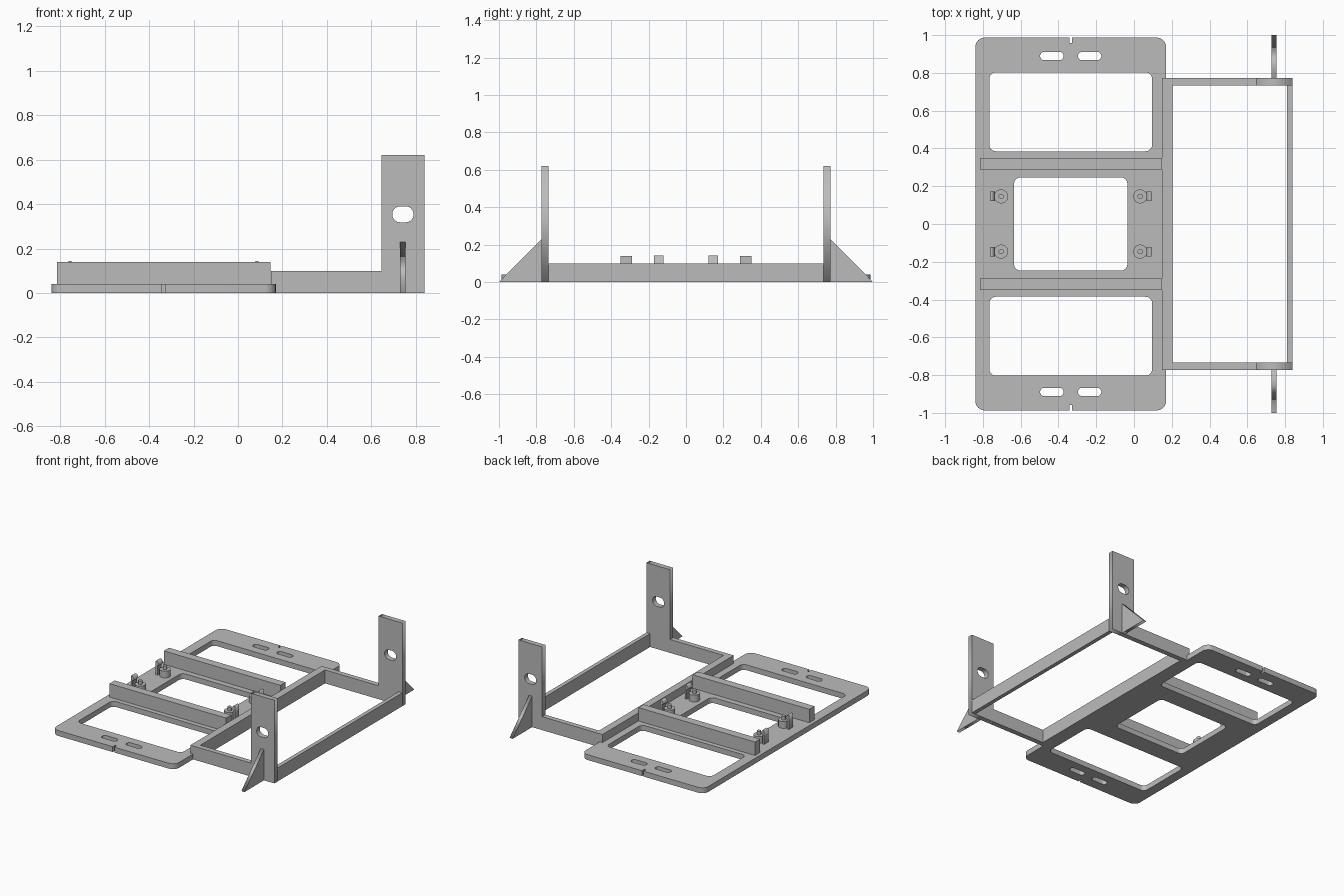
import bpy, bmesh, math
from mathutils import Matrix, Vector

if "Cube" in bpy.data.objects:
    bpy.data.objects.remove(bpy.data.objects["Cube"])

grey = bpy.data.materials.new("plain grey")
grey.use_nodes = True
grey.diffuse_color = (0.5, 0.5, 0.5, 1)
grey.node_tree.nodes["Principled BSDF"].inputs["Base Color"].default_value = (0.5, 0.5, 0.5, 1)

CX = -0.335      # centre line of the base plate
THICK = 0.04     # plate thickness


def add_mesh(name, mesh):
    mesh.name = name
    mesh.materials.clear()
    mesh.materials.append(grey)
    obj = bpy.data.objects.new(name, mesh)
    bpy.context.collection.objects.link(obj)
    return obj


def box(name, x, y, z):
    bm = bmesh.new()
    size = [b - a for a, b in (x, y, z)]
    mid = [(a + b) / 2 for a, b in (x, y, z)]
    bmesh.ops.create_cube(bm, size=1, matrix=Matrix.Translation(mid) @ Matrix.Diagonal((*size, 1)))
    mesh = bpy.data.meshes.new(name)
    bm.to_mesh(mesh)
    bm.free()
    return add_mesh(name, mesh)


def rounded(cx, cy, hx, hy, r, steps=6):
    """Counter-clockwise outline of a rounded rectangle, from the upper right corner."""
    pts = []
    for q, (sx, sy) in enumerate(((1, 1), (-1, 1), (-1, -1), (1, -1))):
        for i in range(steps + 1):
            a = math.pi / 2 * (q + i / steps)
            pts.append((cx + sx * (hx - r) + r * math.cos(a), cy + sy * (hy - r) + r * math.sin(a)))
    return pts


def slab(name, loops, thick, matrix):
    """Extruded flat shape; the first loop is the outline, the rest are holes."""
    curve = bpy.data.curves.new(name, "CURVE")
    curve.dimensions = "2D"
    curve.fill_mode = "BOTH"
    curve.extrude = thick / 2
    for pts in loops:
        spline = curve.splines.new("POLY")
        spline.points.add(len(pts) - 1)
        for p, (u, v) in zip(spline.points, pts):
            p.co = (u, v, 0, 1)
        spline.use_cyclic_u = True
    helper = bpy.data.objects.new(name + "_helper", curve)
    bpy.context.collection.objects.link(helper)
    deps = bpy.context.evaluated_depsgraph_get()
    mesh = bpy.data.meshes.new_from_object(helper.evaluated_get(deps))
    bpy.data.objects.remove(helper)
    bm = bmesh.new()
    bm.from_mesh(mesh)
    bmesh.ops.remove_doubles(bm, verts=bm.verts, dist=1e-5)
    bmesh.ops.recalc_face_normals(bm, faces=bm.faces)
    bm.to_mesh(mesh)
    bm.free()
    mesh.transform(matrix)
    return add_mesh(name, mesh)


def cylinder(name, x, y, z0, z1, r):
    bm = bmesh.new()
    bmesh.ops.create_cone(bm, cap_ends=True, segments=24, radius1=r, radius2=r, depth=z1 - z0,
                          matrix=Matrix.Translation((x, y, (z0 + z1) / 2)))
    mesh = bpy.data.meshes.new(name)
    bm.to_mesh(mesh)
    bm.free()
    return add_mesh(name, mesh)


# Maps a profile drawn in (u, v) to the upright (x, z) or (y, z) plane
XZ = Matrix.Rotation(math.pi / 2, 4, "X")
YZ = Matrix.Rotation(math.pi / 2, 4, "Z") @ XZ

# Base plate with end notches, three windows and four slots
outline = rounded(CX, 0, 0.505, 0.987, 0.05)
half = len(outline) // 4


def notch(s):
    return [(CX + s * u, s * v) for u, v in
            ((0.007, 0.987), (0.007, 0.957), (-0.007, 0.957), (-0.007, 0.987))]


outline = outline[:half] + notch(1) + outline[half:3 * half] + notch(-1) + outline[3 * half:]
holes = [rounded(CX, 0, 0.3, 0.247, 0.035)]
for s in (1, -1):
    holes.append(rounded(CX, s * 0.594, 0.431, 0.209, 0.035))
    for t in (1, -1):
        holes.append(rounded(CX + t * 0.1, s * 0.889, 0.062, 0.022, 0.0215))
slab("base_plate", [outline] + holes, THICK, Matrix.Translation((0, 0, THICK / 2)))

# Open frame beside the plate
box("frame_inner_beam", (0.148, 0.203), (-0.772, 0.772), (0, 0.1))
box("frame_outer_beam", (0.81, 0.84), (-0.735, 0.735), (0, 0.1))

for s, side in ((1, "back"), (-1, "front")):
    def span(a, b):
        return tuple(sorted((s * a, s * b)))

    # Raised rails, frame sides, uprights with an oval hole, and braces
    box(side + "_rail", (-0.814, 0.147), span(0.289, 0.35), (THICK, 0.14))
    box(side + "_frame_side", (0.203, 0.648), span(0.734, 0.772), (0, 0.1))
    slab(side + "_upright",
         [[(0.646, 0), (0.84, 0), (0.84, 0.62), (0.646, 0.62)],
          rounded(0.742, 0.354, 0.048, 0.036, 0.035, 4)],
         0.038, Matrix.Translation((0, s * 0.753, 0)) @ XZ)
    slab(side + "_brace", [[(s * 0.772, 0), (s * 1.0, 0), (s * 0.772, 0.23)]],
         0.026, Matrix.Translation((0.741, 0, 0)) @ YZ)

    # Mounting posts with pins and hooked clips
    for t, end in ((1, "left"), (-1, "right")):
        name = side + "_" + end
        x, y = CX + t * 0.368, s * 0.146
        cylinder(name + "_standoff", x, y, THICK, 0.09, 0.037)
        cylinder(name + "_pin", x, y, 0.09, 0.118, 0.014)
        clip = [(0.414, THICK), (0.428, THICK), (0.428, 0.143), (0.414, 0.143),
                (0.402, 0.123), (0.402, 0.116), (0.414, 0.112)]
        slab(name + "_clip", [[(CX + t * u, v) for u, v in clip]],
             0.05, Matrix.Translation((0, y, 0)) @ XZ)

# Smooth the round parts, keeping edges sharp
bpy.ops.object.select_all(action="DESELECT")
for obj in bpy.context.collection.objects:
    if obj.type == "MESH" and obj.name.endswith(("_standoff", "_pin", "base_plate")):
        obj.select_set(True)
        bpy.context.view_layer.objects.active = obj
bpy.ops.object.shade_smooth_by_angle(angle=math.radians(30))
